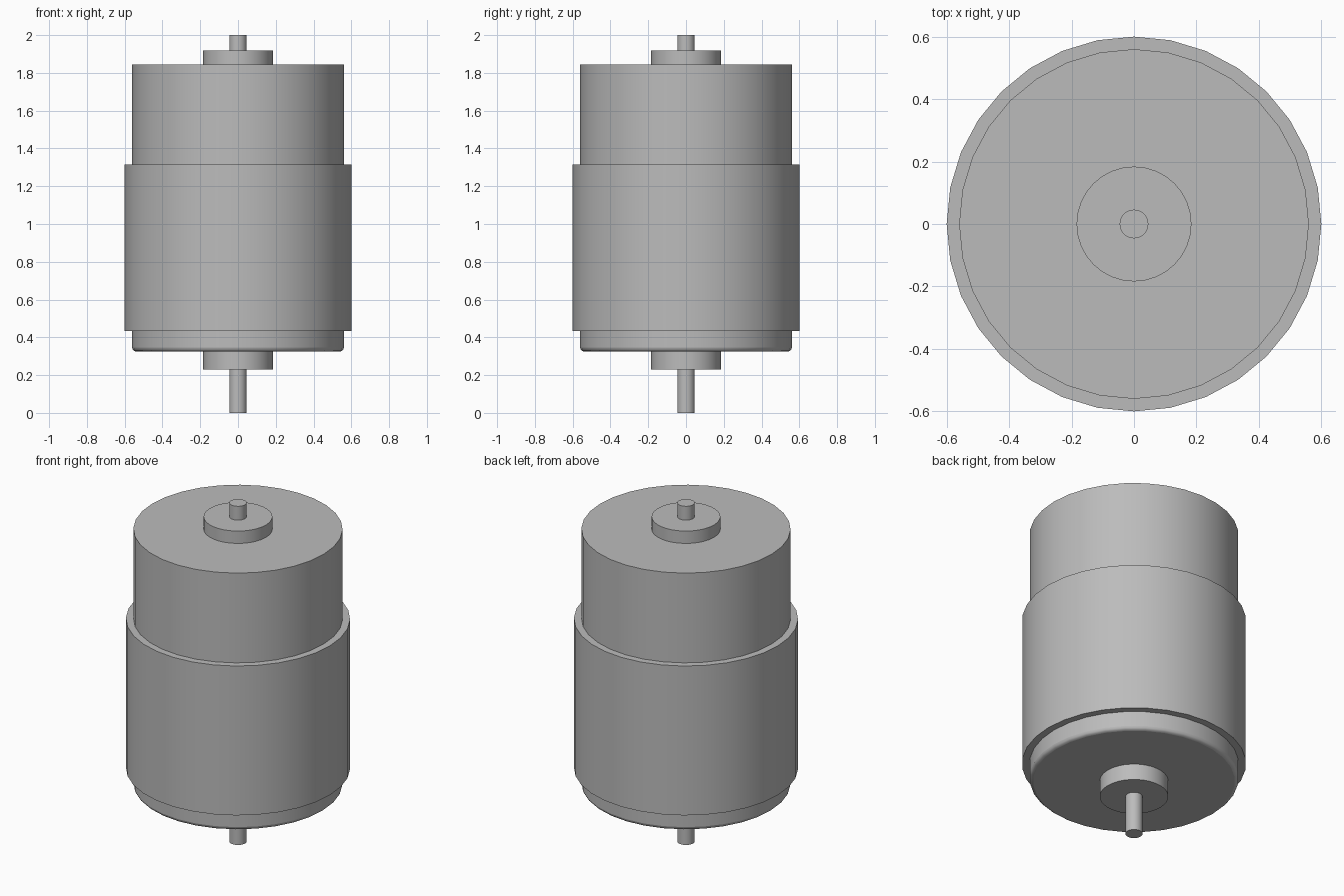
import bpy
import math

SIDES = 32

old = bpy.data.objects.get("Cube")
if old:
    bpy.data.objects.remove(old, do_unlink=True)

metal = bpy.data.materials.new("plain grey metal")
metal.use_nodes = True
GREY = (0.5, 0.5, 0.5, 1.0)
metal.diffuse_color = GREY
metal.node_tree.nodes["Principled BSDF"].inputs["Base Color"].default_value = GREY


def cylinder(name, radius, bottom, top):
    """Upright smooth-sided cylinder between two heights."""
    bpy.ops.mesh.primitive_cylinder_add(
        vertices=SIDES, radius=radius, depth=top - bottom,
        location=(0, 0, (bottom + top) / 2))
    obj = bpy.context.object
    obj.name = name
    obj.data.materials.append(metal)
    bpy.ops.object.shade_smooth_by_angle(angle=math.radians(30))
    return obj


def round_bottom_rim(obj, width):
    """Bevel only the lower rim of a cylinder."""
    mesh = obj.data
    weights = mesh.attributes.new("bevel_weight_edge", "FLOAT", "EDGE")
    for edge in mesh.edges:
        low = all(mesh.vertices[v].co.z < 0 for v in edge.vertices)
        weights.data[edge.index].value = 1.0 if low else 0.0
    bevel = obj.modifiers.new("rounded rim", "BEVEL")
    bevel.limit_method = "WEIGHT"
    bevel.width = width
    bevel.segments = 3


# Motor can with a rounded lower rim
can = cylinder("motor_can", 0.56, 0.325, 1.845)
round_bottom_rim(can, 0.02)

# Wider ring around the can
cylinder("outer_sleeve", 0.6, 0.433, 1.315)

# Bearing bosses on both ends
cylinder("lower_bearing_boss", 0.184, 0.23, 0.36)
cylinder("upper_bearing_boss", 0.184, 1.81, 1.918)

# Shaft ends
cylinder("lower_shaft", 0.046, 0, 0.26)
cylinder("upper_shaft", 0.046, 1.88, 2)
